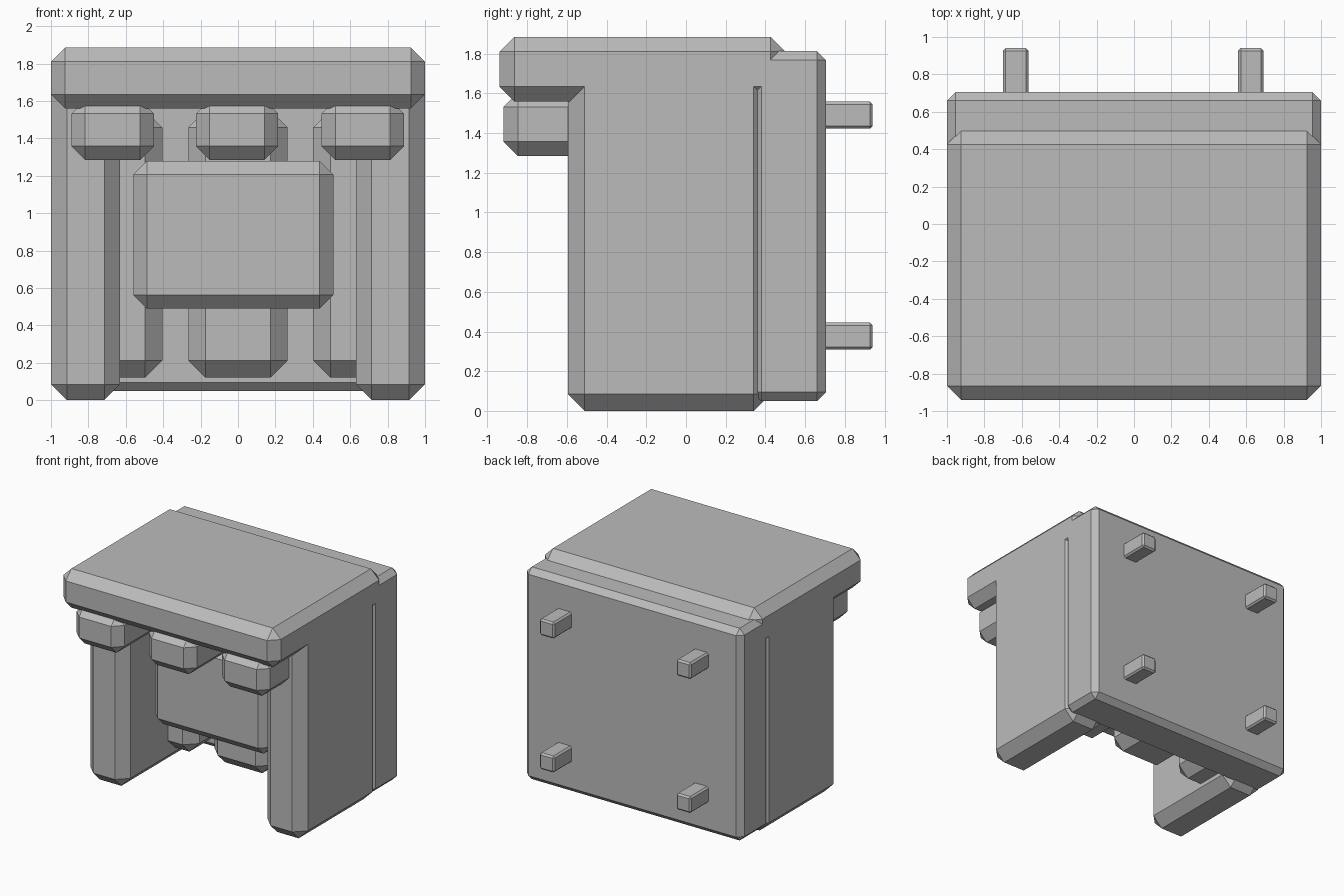
import bpy
import bmesh

cube = bpy.data.objects.get("Cube")
if cube:
    bpy.data.objects.remove(cube, do_unlink=True)

grey = bpy.data.materials.new("plain grey")
grey.use_nodes = True
colour = (0.5, 0.5, 0.5, 1)
grey.diffuse_color = colour
grey.node_tree.nodes["Principled BSDF"].inputs["Base Color"].default_value = colour


def block(name, x, y, z, chamfer):
    """Box between the given (low, high) ranges with flat chamfered edges."""
    bm = bmesh.new()
    bmesh.ops.create_cube(bm, size=1)
    for v in bm.verts:
        for axis, (low, high) in enumerate((x, y, z)):
            v.co[axis] = high if v.co[axis] > 0 else low
    bmesh.ops.bevel(bm, geom=bm.edges[:], offset=chamfer, segments=1,
                    profile=0.5, affect='EDGES')
    mesh = bpy.data.meshes.new(name)
    bm.to_mesh(mesh)
    bm.free()
    mesh.materials.append(grey)
    obj = bpy.data.objects.new(name, mesh)
    bpy.context.collection.objects.link(obj)
    return obj


# Main shell
block("top_slab", (-1, 1), (-0.94, 0.5), (1.56, 1.885), 0.075)
block("back_plate", (-1, 1), (0.335, 0.705), (0.05, 1.813), 0.045)
block("right_wall", (-1, -0.63), (-0.595, 0.425), (0, 1.8), 0.085)
block("left_wall", (0.63, 1), (-0.595, 0.425), (0, 1.8), 0.085)

# Beams under the slab and columns against the back plate
for side, beam_x, column_x in (("right", -0.67, -0.67),
                               ("middle", -0.005, 0),
                               ("left", 0.667, 0.667)):
    block(side + "_beam", (beam_x - 0.22, beam_x + 0.22),
          (-0.92, 0.4), (1.285, 1.605), 0.073)
    block(side + "_column", (column_x - 0.265, column_x + 0.265),
          (-0.02, 0.5), (0.12, 1.55), 0.092)

# Panel in the middle of the recess
block("centre_panel", (-0.56, 0.51), (-0.36, 0.1), (0.49, 1.28), 0.073)

# Pegs on the back
for side, x in (("right", -0.632), ("left", 0.625)):
    for level, z in (("lower", 0.377), ("upper", 1.49)):
        block(f"{level}_{side}_peg", (x - 0.068, x + 0.068),
              (0.6, 0.94), (z - 0.068, z + 0.068), 0.014)
